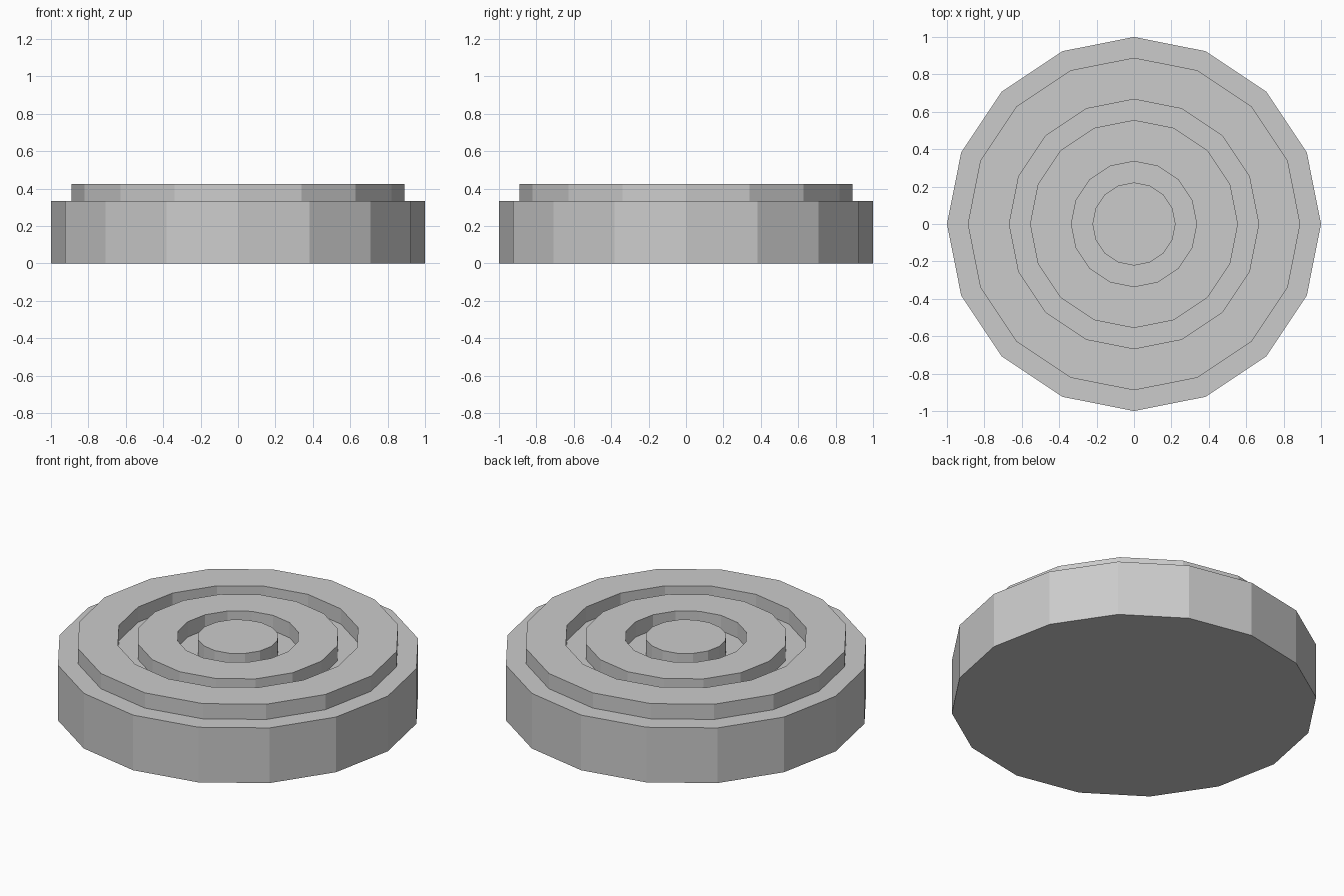
import bpy, bmesh, math

if "Cube" in bpy.data.objects:
    bpy.data.objects.remove(bpy.data.objects["Cube"])

SIDES = 16
FLOOR, TOP = 0.333, 0.425


def lathe(name, profile):
    """Revolve an (r, z) profile around z; r = 0 ends become n-gon caps."""
    bm = bmesh.new()
    loops = []
    for r, z in profile:
        loops.append([bm.verts.new((r * math.cos(2 * math.pi * i / SIDES),
                                    r * math.sin(2 * math.pi * i / SIDES), z))
                      for i in range(SIDES)])
    for a, b in zip(loops, loops[1:]):
        for i in range(SIDES):
            j = (i + 1) % SIDES
            bm.faces.new((a[i], a[j], b[j], b[i]))
    bm.faces.new(loops[0][::-1])
    bm.faces.new(loops[-1])
    bmesh.ops.recalc_face_normals(bm, faces=bm.faces)
    mesh = bpy.data.meshes.new(name)
    bm.to_mesh(mesh)
    bm.free()
    obj = bpy.data.objects.new(name, mesh)
    bpy.context.collection.objects.link(obj)
    return obj


# Thick disc, then stepped concentric ridges running in to the centre boss
profile = [(1.0, 0.0), (1.0, FLOOR)]
for outer, inner in ((0.889, 0.667), (0.556, 0.335)):
    profile += [(outer, FLOOR), (outer, TOP), (inner, TOP), (inner, FLOOR)]
profile += [(0.222, FLOOR), (0.222, TOP)]

lathe("ridged_disc", profile)
